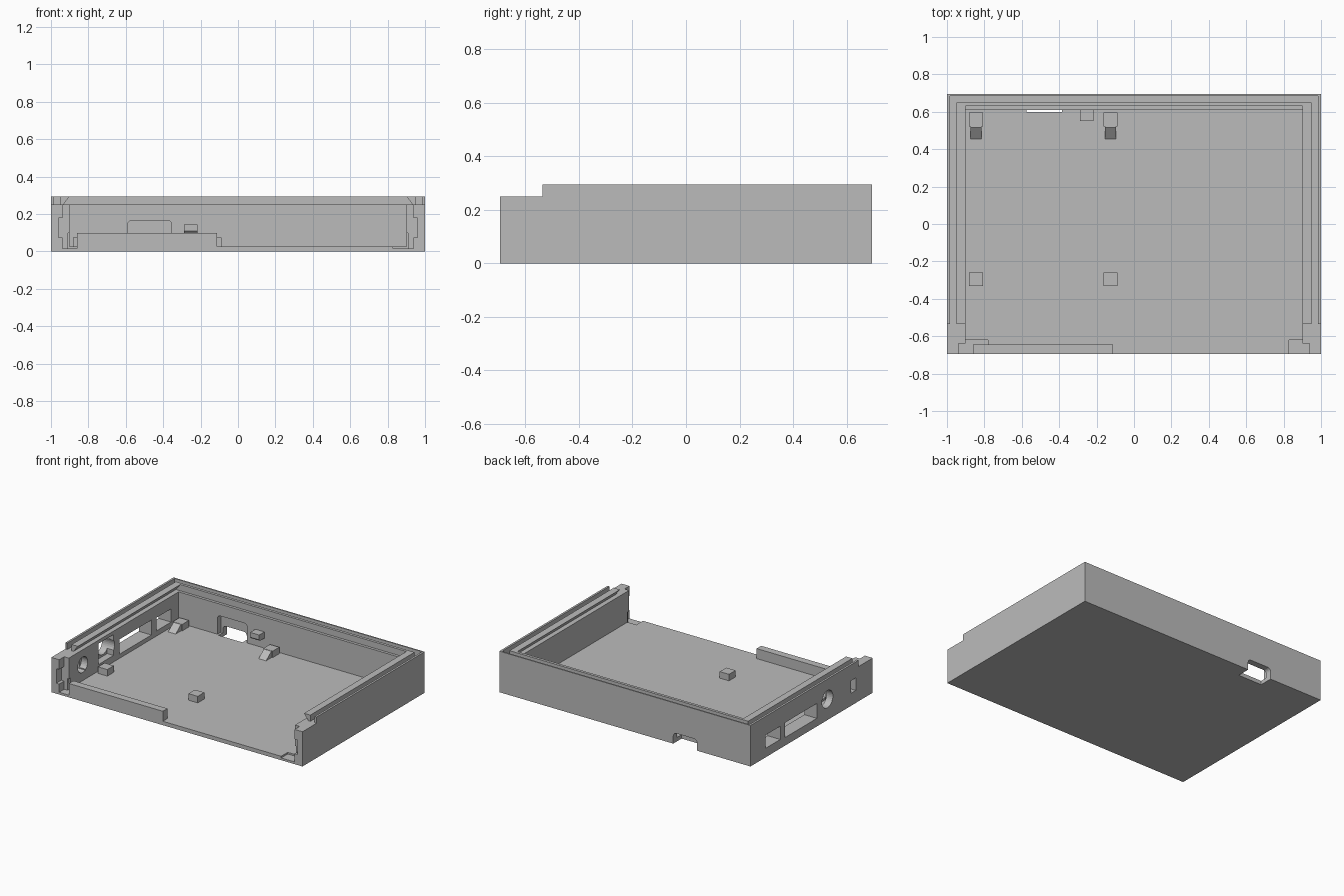
import bpy
import bmesh
from mathutils import Matrix, Vector

if "Cube" in bpy.data.objects:
    bpy.data.objects.remove(bpy.data.objects["Cube"], do_unlink=True)

grey = bpy.data.materials.new("plain grey")
grey.use_nodes = True
COLOUR = (0.5, 0.5, 0.5, 1)
grey.diffuse_color = COLOUR
grey.node_tree.nodes["Principled BSDF"].inputs["Base Color"].default_value = COLOUR


def finish(bm, name):
    bmesh.ops.recalc_face_normals(bm, faces=bm.faces)
    mesh = bpy.data.meshes.new(name)
    bm.to_mesh(mesh)
    bm.free()
    mesh.materials.append(grey)
    obj = bpy.data.objects.new(name, mesh)
    bpy.context.collection.objects.link(obj)
    return obj


def box(name, x, y, z, round_top=0):
    """Box from (min, max) ranges, optionally with rounded upper edges along y."""
    bm = bmesh.new()
    bmesh.ops.create_cube(bm, size=1)
    for v in bm.verts:
        v.co = Vector([r[0] if c < 0 else r[1] for c, r in zip(v.co, (x, y, z))])
    if round_top:
        edges = [e for e in bm.edges
                 if all(v.co.z > z[1] - 1e-4 for v in e.verts)
                 and abs(e.verts[0].co.x - e.verts[1].co.x) < 1e-4]
        bmesh.ops.bevel(bm, geom=edges, offset=round_top, segments=5,
                        profile=0.5, affect='EDGES')
    return finish(bm, name)


def prism(name, points, axis, start, end):
    """Extrude a profile along x (points are y, z) or along y (points are x, z)."""
    bm = bmesh.new()
    place = (lambda a, b: (start, a, b)) if axis == 'x' else (lambda a, b: (a, start, b))
    face = bm.faces.new([bm.verts.new(place(*p)) for p in points])
    out = bmesh.ops.extrude_face_region(bm, geom=[face])
    step = Vector((end - start, 0, 0) if axis == 'x' else (0, end - start, 0))
    bmesh.ops.translate(bm, vec=step,
                        verts=[g for g in out["geom"] if isinstance(g, bmesh.types.BMVert)])
    return finish(bm, name)


def side_drill(name, x, y, z, radius):
    bm = bmesh.new()
    turn = Matrix.Translation((sum(x) / 2, y, z)) @ Matrix.Rotation(1.5707963, 4, 'Y')
    bmesh.ops.create_cone(bm, cap_ends=True, segments=32, radius1=radius,
                          radius2=radius, depth=x[1] - x[0], matrix=turn)
    return finish(bm, name)


def cut(target, cutter):
    cutter.hide_render = True
    mod = target.modifiers.new("cut", 'BOOLEAN')
    mod.operation = 'DIFFERENCE'
    mod.solver = 'EXACT'
    mod.object = cutter
    bpy.context.view_layer.update()
    mesh = bpy.data.meshes.new_from_object(
        target.evaluated_get(bpy.context.evaluated_depsgraph_get()))
    target.modifiers.clear()
    target.data = mesh
    bpy.data.objects.remove(cutter, do_unlink=True)


# Main dimensions
W, D = 1.0, 0.695
IN_X, IN_Y = 0.9, 0.61
FLOOR, LEDGE, TOP = 0.028, 0.25, 0.295
STEP = -0.535

# Tray with open front
tray = box("tray", (-W, W), (-D, D), (0, LEDGE))
cut(tray, box("cutter", (-IN_X, IN_X), (-1, IN_Y), (FLOOR, 1)))

# Front panel slots and floor pockets
for s, pocket_end in ((-1, 0.78), (1, 0.83)):
    def span(a, b):
        return tuple(sorted((s * a, s * b)))
    cut(tray, box("cutter", span(0.88, 0.937), (-1, -0.638), (0.016, 1)))
    cut(tray, box("cutter", span(0.92, 0.96), (-1, -0.638), (0.075, 0.18)))
    cut(tray, box("cutter", span(pocket_end, 0.91), (-1, -0.62), (0.016, 0.1)))

# Rear port: shallow inner recess and a notch through wall and floor
cut(tray, box("cutter", (-0.59, -0.355), (0.55, 0.65), (FLOOR, 0.165), 0.02))
cut(tray, box("cutter", (-0.575, -0.385), (0.6, 1), (-0.1, 0.08), 0.025))

# Side ports
WALL = (-1.1, -0.85)
cut(tray, box("cutter", WALL, (0.356, 0.525), (0.065, 0.16)))
cut(tray, box("cutter", WALL, (-0.06, 0.3), (0.058, 0.165)))
cut(tray, side_drill("cutter", WALL, -0.18, 0.15, 0.062))
cut(tray, box("cutter", (-0.95, -0.85), (-0.3, -0.13), (0.075, 0.225)))
cut(tray, side_drill("cutter", (-0.95, -0.85), -0.48, 0.142, 0.056))
cut(tray, box("cutter", WALL, (-0.503, -0.447), (0.09, 0.18)))

# Thin outer rim and undercut lid ridges
for s, side in ((-1, "right"), (1, "left")):
    box(side + "_outer_rim", tuple(sorted((s * 0.985, s * W))), (STEP, D), (LEDGE, TOP))
    prism(side + "_lid_ridge",
          [(s * 0.95, LEDGE), (s * 0.95, TOP), (s * IN_X, TOP), (s * 0.935, LEDGE)],
          'y', STEP, 0.65)
box("back_outer_rim", (-0.985, 0.985), (0.685, D), (LEDGE, TOP))
box("back_lid_ridge", (-0.94, 0.94), (0.63, 0.65), (LEDGE, TOP))

# Low front wall
box("front_low_wall", (-0.86, -0.112), (-D, -0.643), (0, 0.1))

# Board supports: plain at the front, ramped at the back
for x, side in ((-0.845, "right"), (-0.125, "middle")):
    wide = (x - 0.037, x + 0.037)
    box(side + "_front_support", wide, (-0.332, -0.258), (FLOOR, 0.075))
    box(side + "_back_support", wide, (0.52, 0.595), (FLOOR, 0.075))
    prism(side + "_support_ramp", [(0.455, FLOOR), (0.525, FLOOR), (0.525, 0.074), (0.515, 0.074)],
          'x', x - 0.03, x + 0.03)

# Tab on the back wall with a chamfered underside
prism("back_wall_tab", [(0.55, 0.11), (0.55, 0.145), (0.615, 0.145), (0.615, 0.1), (0.56, 0.1)],
      'x', -0.288, -0.216)
